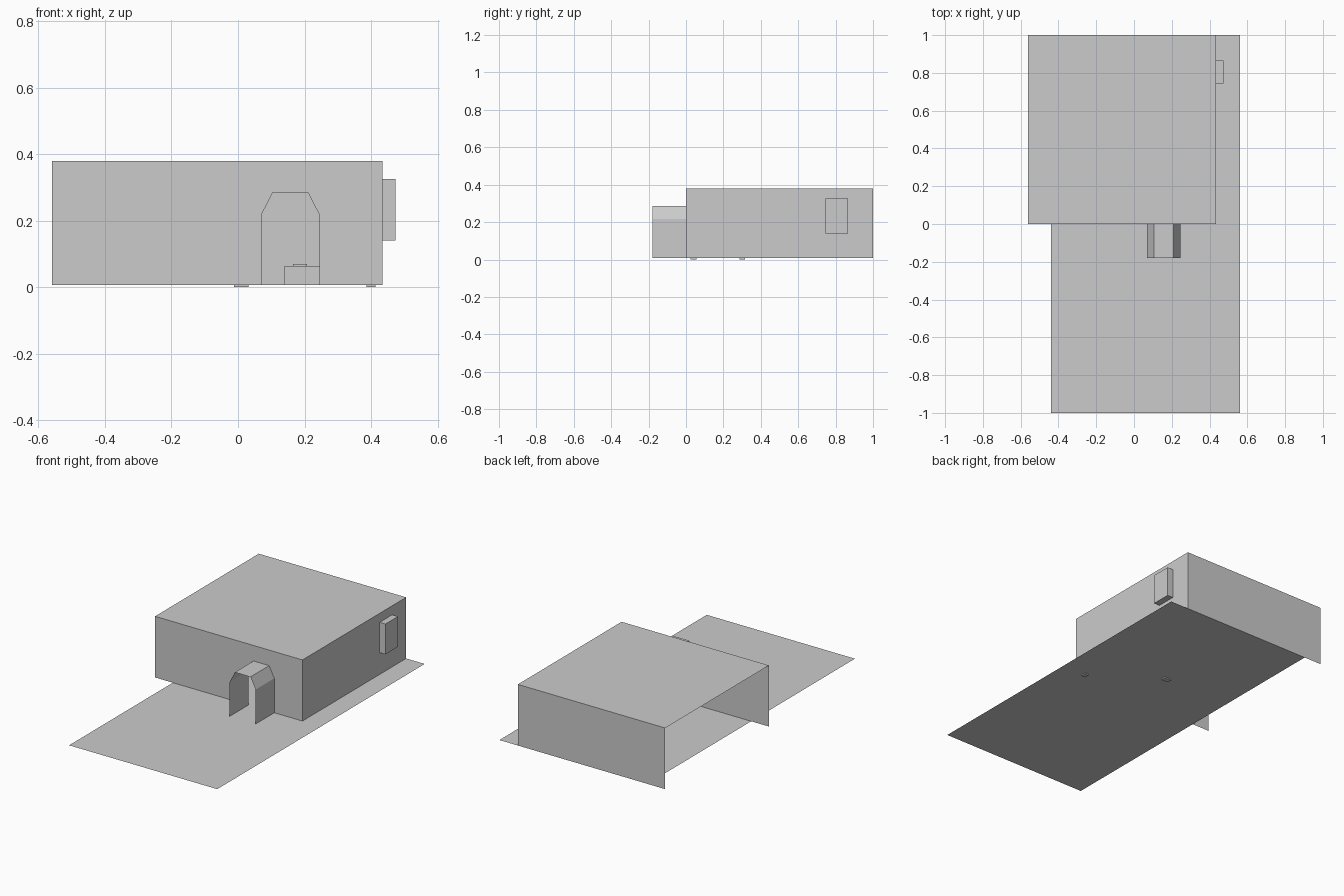
import bpy

if "Cube" in bpy.data.objects:
    bpy.data.objects.remove(bpy.data.objects["Cube"])

grey = bpy.data.materials.new("plain grey")
grey.diffuse_color = (0.6, 0.6, 0.6, 1)
grey.use_nodes = True
grey.node_tree.nodes["Principled BSDF"].inputs["Base Color"].default_value = grey.diffuse_color
Z0 = 0.007   # floor level
X0, X1, TOP = -0.56, 0.435, 0.38


def mesh(name, verts, faces):
    me = bpy.data.meshes.new(name)
    me.from_pydata(verts, [], faces)
    me.materials.append(grey)
    ob = bpy.data.objects.new(name, me)
    bpy.context.collection.objects.link(ob)
    return ob


def box(name, x0, x1, y0, y1, z0, z1):
    v = [(x, y, z) for x in (x0, x1) for y in (y0, y1) for z in (z0, z1)]
    return mesh(name, v, [(0, 1, 3, 2), (4, 6, 7, 5), (0, 4, 5, 1),
                          (2, 3, 7, 6), (0, 2, 6, 4), (1, 5, 7, 3)])


def sweep(name, profile, y0, y1):
    """Open sheet made by extending an x-z profile along y."""
    n = len(profile)
    v = [(x, y, z) for y in (y0, y1) for x, z in profile]
    return mesh(name, v, [(i, i + 1, n + i + 1, n + i) for i in range(n - 1)])


# ground sheet
mesh("ground_sheet", [(-0.44, -1, Z0), (0.56, -1, Z0), (0.56, 1, Z0), (-0.44, 1, Z0)],
     [(0, 1, 2, 3)])

# roof and right wall, left side open
sweep("roof_and_side_wall", [(X0, TOP), (X1, TOP), (X1, Z0)], 0, 1)
mesh("back_wall", [(X0, 1, Z0), (X0, 1, TOP), (X1, 1, TOP), (X1, 1, Z0)], [(0, 1, 2, 3)])

# front wall around the chamfered doorway
door = [(0.07, Z0), (0.07, 0.217), (0.105, 0.285), (0.21, 0.285), (0.245, 0.217), (0.245, Z0)]
outer = [(X0, Z0), (X0, TOP), (0.105, TOP), (0.21, TOP), (X1, TOP), (X1, Z0)]
mesh("front_wall", [(x, 0, z) for x, z in outer + door],
     [(0, 6, 7, 1), (1, 7, 8, 2), (2, 8, 9, 3), (3, 9, 10, 4), (4, 10, 11, 5)])

# entrance canopy
sweep("entrance_canopy", door, -0.18, 0)

# unit on the right wall
box("wall_unit", X1, 0.474, 0.745, 0.865, 0.14, 0.325)

# low furniture seen through the doorway
box("low_table", 0.14, 0.28, 0.28, 0.38, Z0, 0.064)
box("table_item", 0.165, 0.208, 0.31, 0.34, 0.064, 0.07)
sweep("sloped_seat", [(0.03, 0.085), (0.08, 0.08), (0.135, 0.055)], 0.28, 0.34)
sweep("seat_support", [(0.07, 0.045), (0.105, 0.03), (0.11, Z0)], 0.28, 0.34)

# small feet below the ground sheet
for name, x, y, w in (("left_foot", 0.01, 0.3, 0.022), ("right_foot", 0.4, 0.04, 0.013)):
    box(name, x - w, x + w, y - 0.015, y + 0.015, 0, Z0 + 0.003)
